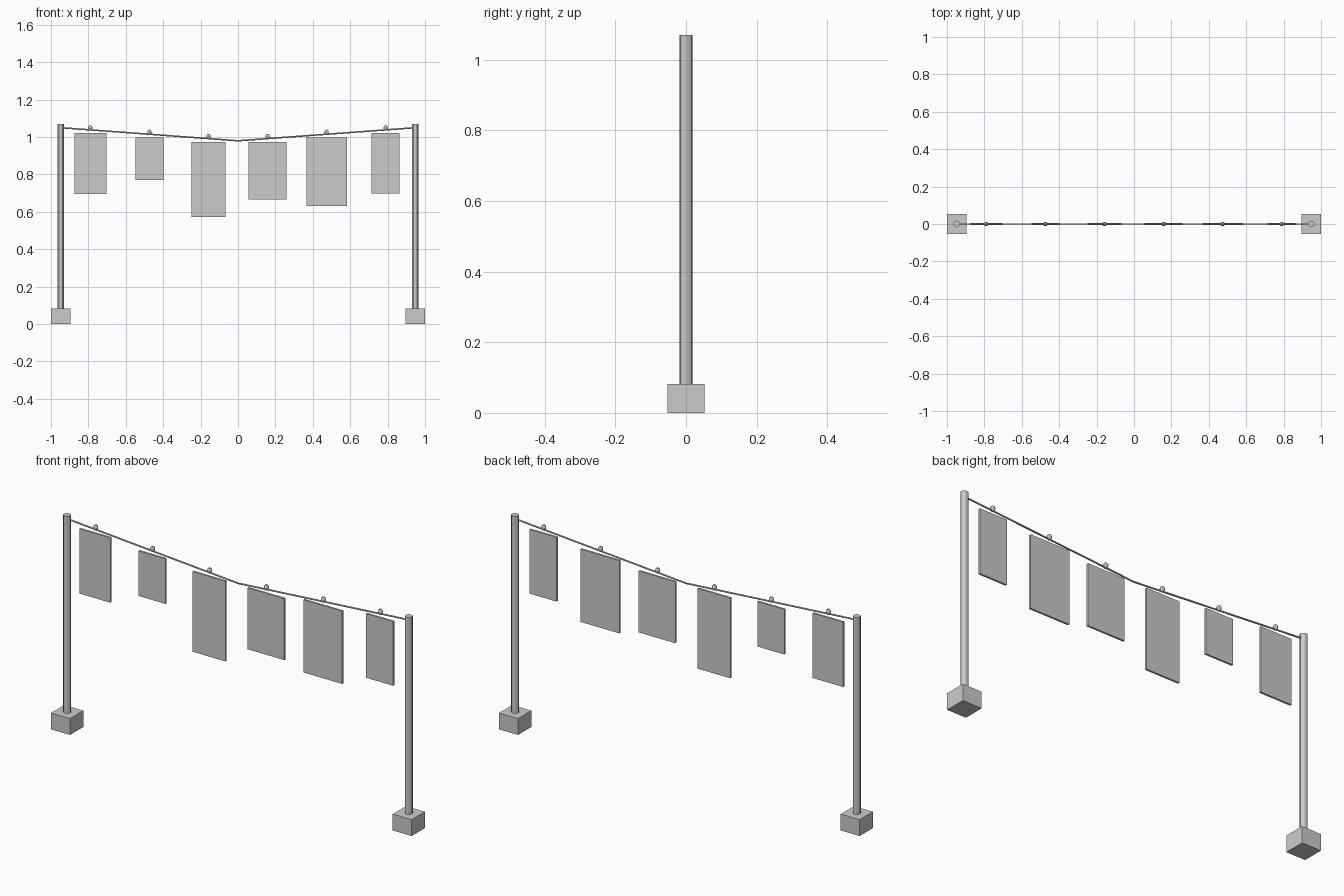
import bpy
from mathutils import Vector

if "Cube" in bpy.data.objects:
    bpy.data.objects.remove(bpy.data.objects["Cube"])

POST_X, END_Z, MID_Z = 0.9475, 1.05, 0.98


def box(name, loc, size):
    bpy.ops.mesh.primitive_cube_add(size=1, location=loc)
    o = bpy.context.object
    o.name = name
    o.scale = size
    bpy.ops.object.transform_apply(location=False, rotation=False, scale=True)
    return o


def rod(name, a, b, radius, sides):
    a, b = Vector(a), Vector(b)
    d = b - a
    bpy.ops.mesh.primitive_cylinder_add(vertices=sides, radius=radius, depth=d.length,
                                        location=(a + b) / 2)
    o = bpy.context.object
    o.name = name
    o.rotation_euler = d.to_track_quat('Z', 'Y').to_euler()
    bpy.ops.object.shade_smooth_by_angle()
    return o


# Posts, foot blocks and the two straight halves of the sagging line
for side, s in (("left", -1), ("right", 1)):
    x = s * POST_X
    box(side + "_foot", (x, 0, 0.041), (0.105, 0.105, 0.082))
    rod(side + "_post", (x, 0, 0.04), (x, 0, 1.07), 0.018, 12)
    rod(side + "_line", (x, 0, END_Z), (0, 0, MID_Z), 0.004, 8)

# Hanging cloths (width, height), each with a small peg on the line
cloths = [(0.171, 0.325), (0.15, 0.226), (0.183, 0.402),
          (0.204, 0.308), (0.216, 0.365), (0.15, 0.322)]
for i, (w, h) in enumerate(cloths):
    x = POST_X * (2 * (i + 0.5) / 6 - 1)
    z = MID_Z + (END_Z - MID_Z) * abs(x) / POST_X
    box(f"cloth_{i + 1}", (x, 0, z - 0.0175 - h / 2), (w, 0.01, h))
    bpy.ops.mesh.primitive_uv_sphere_add(segments=10, ring_count=6, radius=1,
                                         location=(x, 0, z + 0.01))
    peg = bpy.context.object
    peg.name = f"peg_{i + 1}"
    peg.scale = (0.012, 0.012, 0.015)
    bpy.ops.object.shade_smooth_by_angle()
